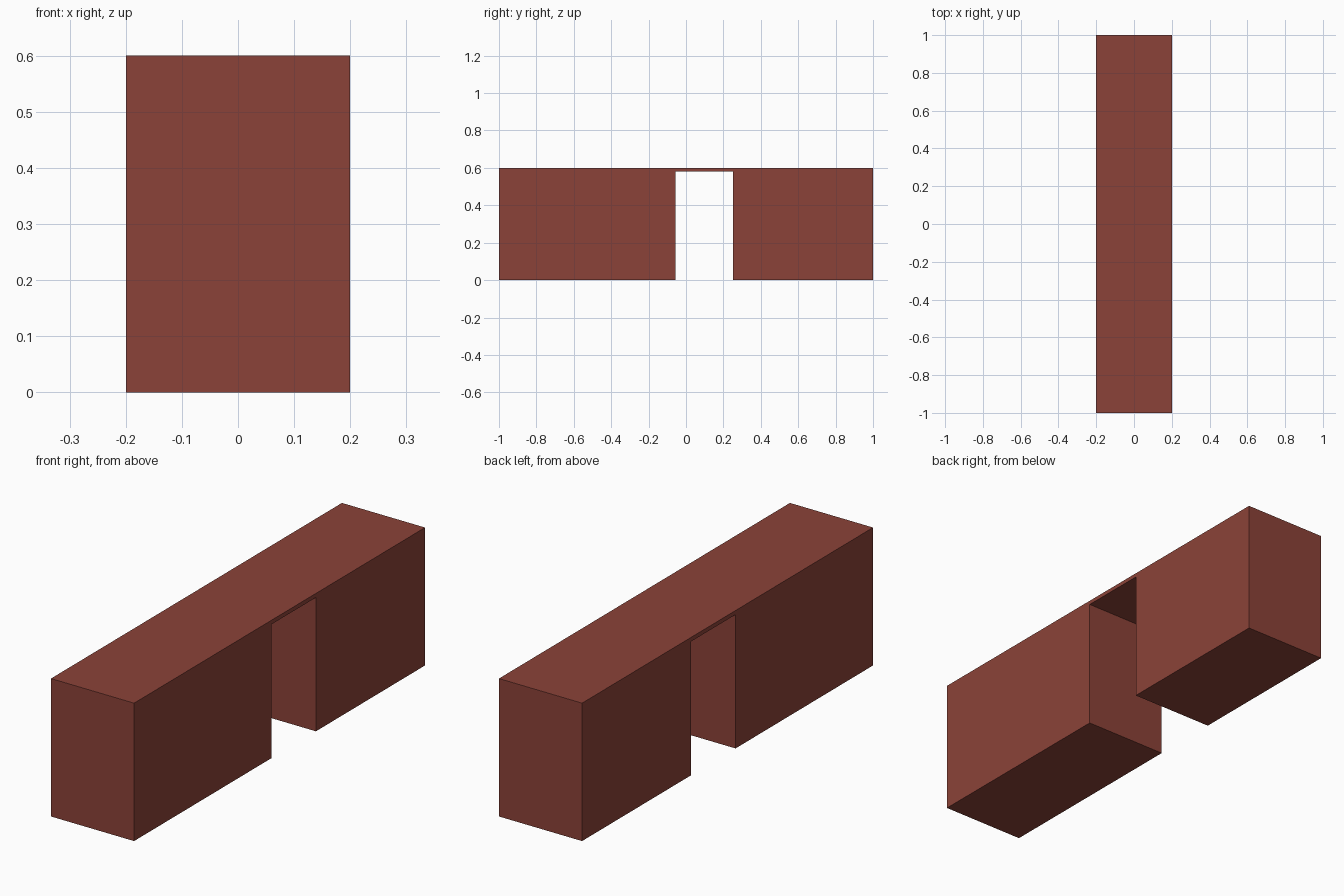
import bpy, bmesh
from mathutils import Vector

if "Cube" in bpy.data.objects:
    bpy.data.objects.remove(bpy.data.objects["Cube"])

WIDTH, LENGTH, HEIGHT = 0.4, 2.0, 0.6
GAP_FRONT, GAP_BACK, GAP_TOP = -0.055, 0.25, 0.582

# Side profile (y, z): a long block with a doorway notch
profile = [(-LENGTH / 2, 0), (GAP_FRONT, 0), (GAP_FRONT, GAP_TOP),
           (GAP_BACK, GAP_TOP), (GAP_BACK, 0), (LENGTH / 2, 0),
           (LENGTH / 2, HEIGHT), (-LENGTH / 2, HEIGHT)]

# Extrude the profile across the wall's thickness
bm = bmesh.new()
side = bm.faces.new([bm.verts.new((-WIDTH / 2, y, z)) for y, z in profile])
ext = bmesh.ops.extrude_face_region(bm, geom=[side], use_keep_orig=True)
verts = [g for g in ext["geom"] if isinstance(g, bmesh.types.BMVert)]
bmesh.ops.translate(bm, verts=verts, vec=Vector((WIDTH, 0, 0)))
bmesh.ops.recalc_face_normals(bm, faces=bm.faces)

mesh = bpy.data.meshes.new("wall_with_doorway")
bm.to_mesh(mesh)
bm.free()
wall = bpy.data.objects.new("wall_with_doorway", mesh)
bpy.context.collection.objects.link(wall)

# Brick red material
mat = bpy.data.materials.new("brick_red")
mat.diffuse_color = (0.26, 0.055, 0.04, 1)
mat.use_nodes = True
mat.node_tree.nodes["Principled BSDF"].inputs["Base Color"].default_value = mat.diffuse_color
mesh.materials.append(mat)
